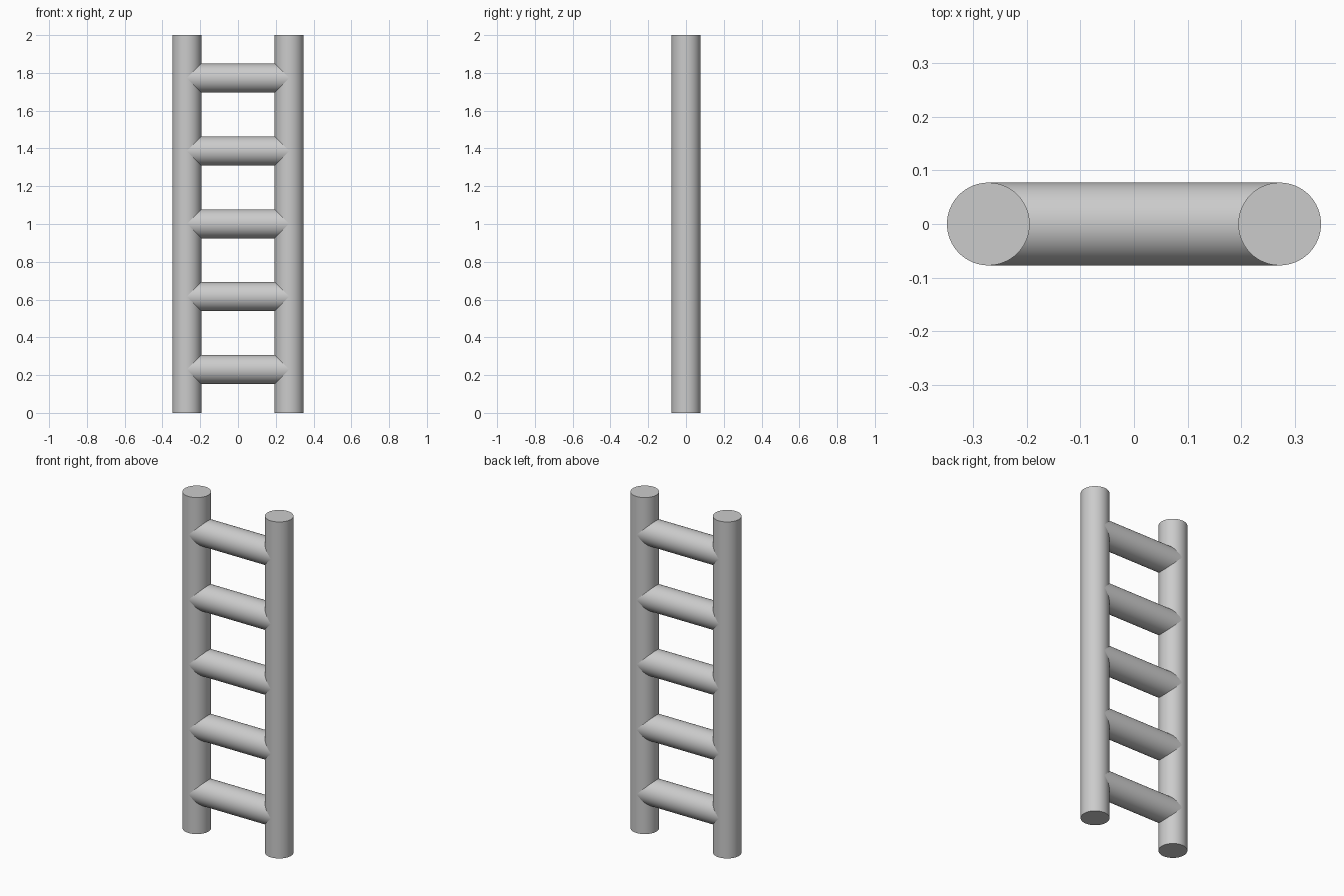
import bpy
from math import pi

if "Cube" in bpy.data.objects:
    bpy.data.objects.remove(bpy.data.objects["Cube"])

R = 0.077        # shared tube radius
RAIL_X = 0.271   # rail axis offset
HEIGHT = 2.0
RUNG_GAP = 0.3855


def tube(name, length, location, rotation=(0, 0, 0)):
    bpy.ops.mesh.primitive_cylinder_add(
        vertices=64, radius=R, depth=length, location=location, rotation=rotation)
    ob = bpy.context.object
    ob.name = name
    bpy.ops.object.shade_smooth_by_angle()
    return ob


# Upright side rails
for side, sign in (("left", -1), ("right", 1)):
    tube(f"rail_{side}", HEIGHT, (sign * RAIL_X, 0, HEIGHT / 2))

# Rungs, running between the rail axes
for i in range(5):
    z = HEIGHT / 2 + 0.001 + (i - 2) * RUNG_GAP
    tube(f"rung_{i + 1}", 2 * RAIL_X, (0, 0, z), (0, pi / 2, 0))
